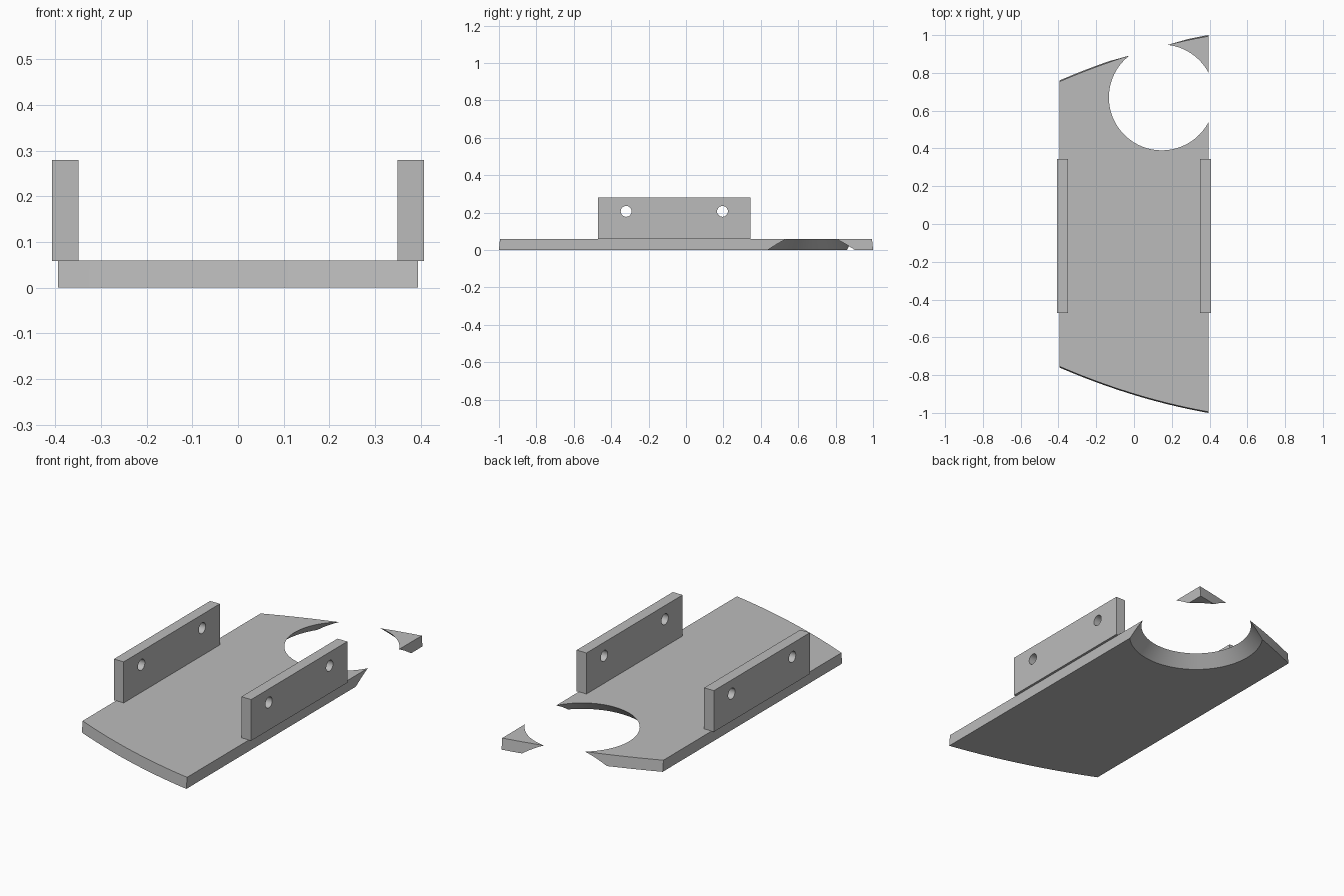
import bpy
import bmesh
import math

cube = bpy.data.objects.get("Cube")
if cube:
    bpy.data.objects.remove(cube, do_unlink=True)

HALF_W = 0.394
THICK = 0.06

# Single plain grey
grey = bpy.data.materials.new("plain grey")
grey.use_nodes = True
colour = (0.5, 0.5, 0.5, 1)
grey.diffuse_color = colour
grey.node_tree.nodes["Principled BSDF"].inputs["Base Color"].default_value = colour


def activate(obj):
    bpy.ops.object.select_all(action="DESELECT")
    obj.select_set(True)
    bpy.context.view_layer.objects.active = obj


def cut(obj, cutter):
    """Subtract the cutter from the object, then discard it."""
    cutter.hide_render = True
    mod = obj.modifiers.new("cut", "BOOLEAN")
    mod.operation = "DIFFERENCE"
    mod.solver = "EXACT"
    mod.object = cutter
    activate(obj)
    bpy.ops.object.modifier_apply(modifier=mod.name)
    bpy.data.objects.remove(cutter, do_unlink=True)


def finish(obj):
    obj.data.materials.clear()
    obj.data.materials.append(grey)
    activate(obj)
    bpy.ops.object.shade_smooth_by_angle(angle=math.radians(30))


def outline(inset):
    """Plate outline with bowed, slanting ends."""
    steps = 24
    xs = [-HALF_W + 2 * HALF_W * i / steps for i in range(steps + 1)]
    ends = [(x, 0.905 + 0.305 * x - 0.16 * x * x - inset) for x in xs]
    return [(x, -y) for x, y in ends] + ends[::-1]


# Base plate: ends lean in slightly towards the top
bm = bmesh.new()
low = [bm.verts.new((x, y, 0)) for x, y in outline(0)]
high = [bm.verts.new((x, y, THICK)) for x, y in outline(0.006)]
bm.faces.new(low[::-1])
bm.faces.new(high)
for i in range(len(low)):
    j = (i + 1) % len(low)
    bm.faces.new((low[i], low[j], high[j], high[i]))
mesh = bpy.data.meshes.new("base_plate")
bm.to_mesh(mesh)
bm.free()
plate = bpy.data.objects.new("base_plate", mesh)
bpy.context.collection.objects.link(plate)

# Conical round opening, wider underneath, breaking through side and back
bpy.ops.mesh.primitive_cone_add(vertices=96, radius1=0.36, radius2=0.26,
                                depth=0.1, location=(0.147, 0.67, THICK / 2))
cut(plate, bpy.context.object)
finish(plate)

# Upright side brackets, each with two cross holes
for name, side in (("left_bracket", 1), ("right_bracket", -1)):
    x = side * 0.378
    bpy.ops.mesh.primitive_cube_add(size=1, location=(x, -0.0625, 0.1695))
    bracket = bpy.context.object
    bracket.name = name
    bracket.scale = (0.058, 0.815, 0.221)
    bpy.ops.object.transform_apply(location=False, rotation=False, scale=True)
    for y in (-0.32, 0.195):
        bpy.ops.mesh.primitive_cylinder_add(vertices=32, radius=0.029, depth=0.2,
                                            location=(x, y, 0.207),
                                            rotation=(0, math.pi / 2, 0))
        cut(bracket, bpy.context.object)
    finish(bracket)
